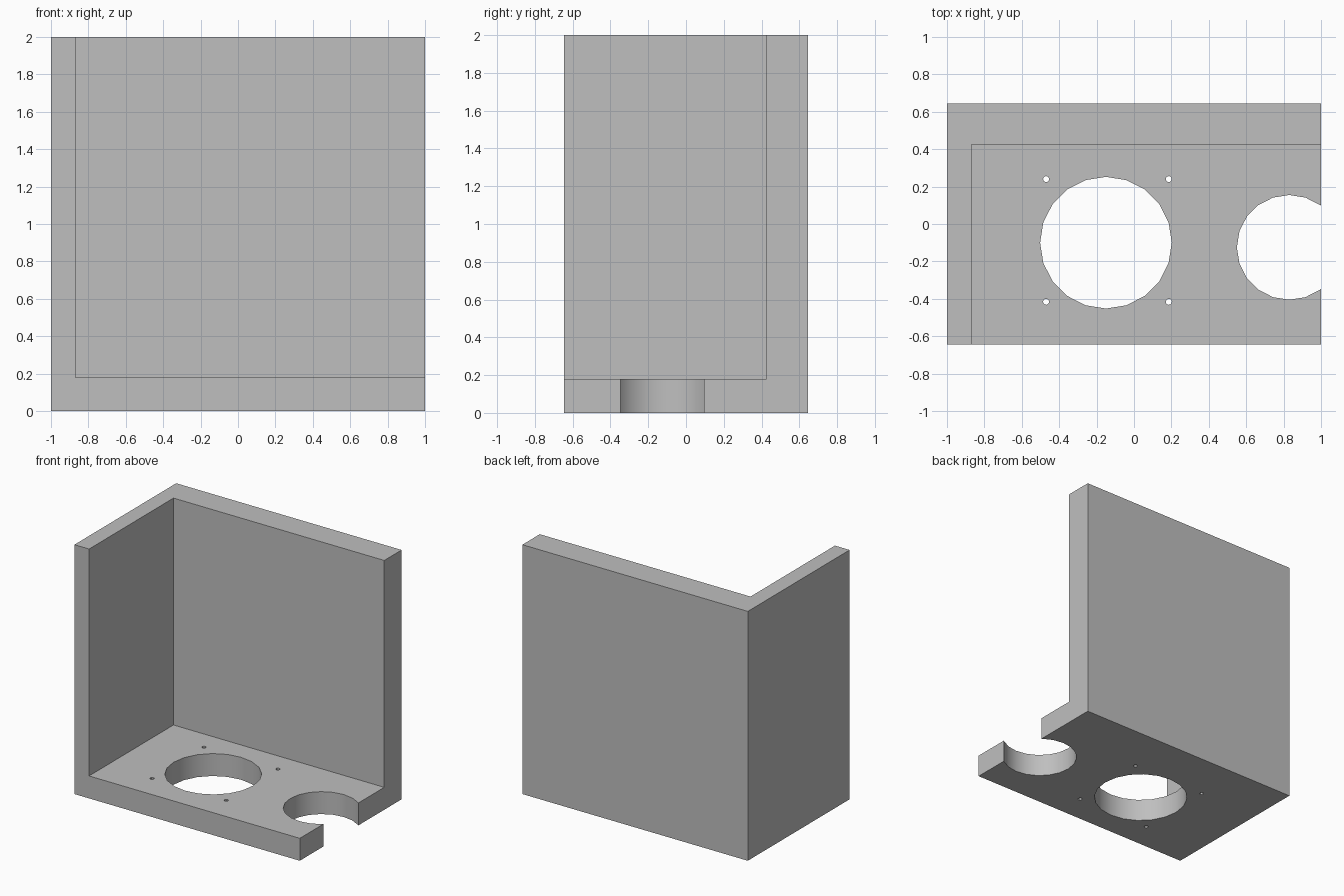
import bpy
import math

if "Cube" in bpy.data.objects:
    bpy.data.objects.remove(bpy.data.objects["Cube"])

grey = bpy.data.materials.new("plain_grey")
grey.diffuse_color = (0.52, 0.52, 0.52, 1)
grey.use_nodes = True
grey.node_tree.nodes["Principled BSDF"].inputs["Base Color"].default_value = grey.diffuse_color

W, D, H = 1.0, 0.645, 2.0            # half width, half depth, height
SIDE, BACK, FLOOR = 0.13, 0.22, 0.18  # wall thicknesses


def box(name, lo, hi):
    bpy.ops.mesh.primitive_cube_add(size=1, location=[(a + b) / 2 for a, b in zip(lo, hi)])
    ob = bpy.context.object
    ob.name = name
    ob.scale = [b - a for a, b in zip(lo, hi)]
    bpy.ops.object.transform_apply(location=True, rotation=False, scale=True)
    ob.data.materials.append(grey)
    return ob


def drill(name, x, y, r, sides):
    bpy.ops.mesh.primitive_cylinder_add(vertices=sides, radius=r, depth=0.4,
                                        location=(x, y, FLOOR / 2))
    ob = bpy.context.object
    ob.name = name
    ob.data.materials.append(grey)
    return ob


# Solid block that becomes the corner bracket
bracket = box("corner_bracket", (-W, -D, 0), (W, D, H))

# Open interior, leaving a floor, left wall and back wall
cutters = [box("interior_cutter", (-W + SIDE, -D - 0.5, FLOOR), (W + 0.5, D - BACK, H + 0.5))]

# Large round opening and the open-sided one at the right edge
cutters.append(drill("main_hole_cutter", -0.15, -0.10, 0.352, 20))
cutters.append(drill("edge_hole_cutter", 0.83, -0.125, 0.28, 20))

# Four screw holes around the large opening
for sx in (-1, 1):
    for sy in (-1, 1):
        cutters.append(drill("screw_hole_cutter", -0.142 + sx * 0.328,
                             -0.088 + sy * 0.328, 0.016, 12))

bpy.ops.object.select_all(action='DESELECT')
bpy.context.view_layer.objects.active = bracket
bracket.select_set(True)
for c in cutters:
    m = bracket.modifiers.new("cut", 'BOOLEAN')
    m.operation = 'DIFFERENCE'
    m.solver = 'EXACT'
    m.object = c
    bpy.ops.object.modifier_apply(modifier=m.name)
    bpy.data.objects.remove(c, do_unlink=True)

# Smooth hole walls, crisp edges elsewhere
bpy.ops.object.shade_smooth_by_angle(angle=math.radians(30))
